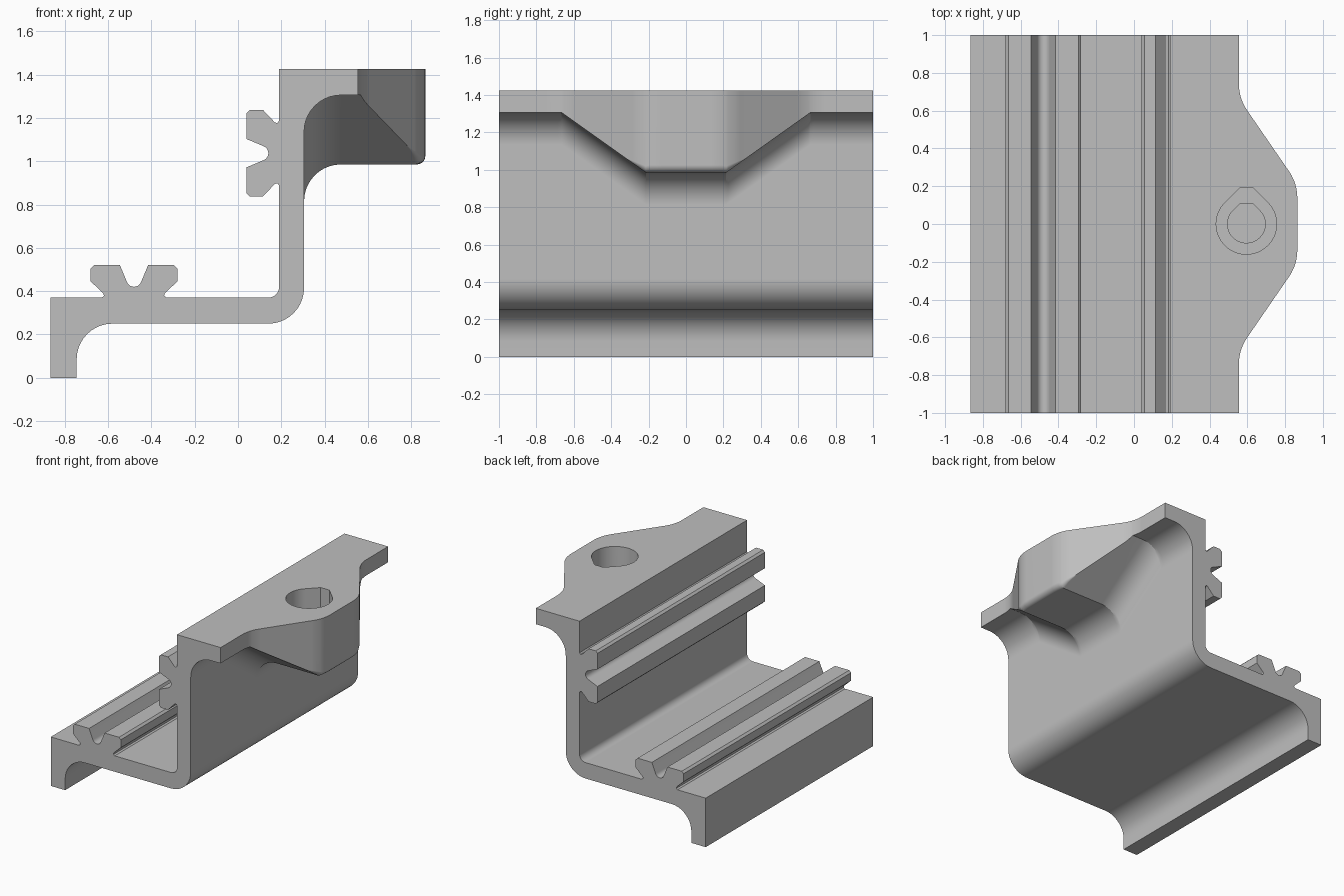
import bpy, bmesh
from math import sin, cos, pi, sqrt, radians

default = bpy.data.objects.get("Cube")
if default:
    bpy.data.objects.remove(default, do_unlink=True)

grey = bpy.data.materials.new("light grey")
grey.use_nodes = True
colour = (0.52, 0.52, 0.52, 1)
grey.diffuse_color = colour
grey.node_tree.nodes["Principled BSDF"].inputs["Base Color"].default_value = colour

WALL, TOP = 0.305, 1.425          # outer wall face, top of flange
EDGE, NOSE = 0.555, 0.865         # flange edge, tip of the boss
RAMP_OUT, RAMP_IN = 0.665, 0.215  # where the boss slope starts and ends
BLEND, TANGENT = 0.255, 0.079     # plan rounding of the boss


def arc(cx, cz, r, start, end, steps=10):
    return [(cx + r * cos(radians(start + (end - start) * i / steps)),
             cz + r * sin(radians(start + (end - start) * i / steps)))
            for i in range(steps + 1)]


def rail():
    """Notched dovetail rail as (along, height), from + to - along."""
    half = [(0.15, 0), (0.139, 0.008), (0.142, 0.02), (0.2, 0.075),
            (0.2, 0.135), (0.185, 0.15), (0.065, 0.15)]
    notch = arc(0, 0.085, 0.035, -20, -160, 10)
    return half + notch + [(-u, h) for u, h in reversed(half)]


def plan_edge(y):
    """Outer x of the flange at a given y."""
    a = abs(y)
    if a >= RAMP_OUT + TANGENT:
        return EDGE
    if a > 0.6:
        return EDGE + BLEND - sqrt(BLEND ** 2 - (RAMP_OUT + TANGENT - a) ** 2)
    if a > 0.28:
        return 0.82 - (a - 0.28) * 0.6875
    d = max(0, a - (RAMP_IN - TANGENT))
    return NOSE - BLEND + sqrt(BLEND ** 2 - d * d)


def section(y):
    """Closed cross-section of the bracket at a given y."""
    a = abs(y)
    t = min(1, max(0, (RAMP_OUT - a) / (RAMP_OUT - RAMP_IN)))
    under = 1.305 - 0.32 * t
    x = plan_edge(y)
    r = 0.002 + 0.038 * min(1, max(0, (0.32 - a) / 0.12))
    pts = [(-0.865, 0), (-0.745, 0)]
    pts += arc(-0.58, 0.085, 0.165, 180, 90)
    pts += arc(0.14, 0.415, 0.165, -90, 0)
    pts += arc(WALL + 0.17, under - 0.17, 0.17, 180, 90)
    pts += arc(x - r, under + r, r, -90, 0, 5)
    pts += [(x, TOP), (0.19, TOP)]
    pts += [(0.19 - h, 1.037 + u) for u, h in rail()]
    pts += arc(0.14, 0.42, 0.05, 0, -90, 8)
    pts += [(-0.48 + u, 0.37 + h) for u, h in rail()]
    pts.append((-0.865, 0.37))
    return pts


def make_object(name, loops):
    """Skin a series of matching 3D loops and cap both ends."""
    bm = bmesh.new()
    rings = [[bm.verts.new(p) for p in loop] for loop in loops]
    n = len(rings[0])
    for a, b in zip(rings, rings[1:]):
        for i in range(n):
            j = (i + 1) % n
            bm.faces.new((a[i], a[j], b[j], b[i]))
    bm.faces.new(rings[0])
    bm.faces.new(rings[-1])
    bmesh.ops.recalc_face_normals(bm, faces=bm.faces)
    mesh = bpy.data.meshes.new(name)
    bm.to_mesh(mesh)
    bm.free()
    mesh.materials.append(grey)
    obj = bpy.data.objects.new(name, mesh)
    bpy.context.collection.objects.link(obj)
    return obj


# Bracket body, skinned through stations packed around the boss
half = [0, RAMP_IN - TANGENT, RAMP_IN, RAMP_OUT, 0.6, 0.28, 1.0]
half += [0.135 + 0.0305 * i for i in range(1, 21)]
half = sorted(set(half))
stations = [-y for y in reversed(half[1:])] + half
bracket = make_object("stepped_bracket",
                      [[(x, y, z) for x, z in section(y)] for y in stations])


# Stepped blind hole with a flat-topped teardrop outline
def teardrop(r, flat, z):
    w = r * sqrt(2) - flat
    pts = arc(0, 0, r, 135, 405, 48) + [(w, flat), (-w, flat)]
    return [(0.595 + x, y, z) for x, y in pts]


bpy.context.view_layer.objects.active = bracket
cutters = [make_object("bolt_recess_cutter",
                       [teardrop(0.16, 0.19, 1.18), teardrop(0.16, 0.19, 1.5)]),
           make_object("bolt_hole_cutter",
                       [teardrop(0.10, 0.105, 1.06), teardrop(0.10, 0.105, 1.3)])]
for cutter in cutters:
    cutter.hide_render = True
    cut = bracket.modifiers.new("hole", "BOOLEAN")
    cut.operation = "DIFFERENCE"
    cut.solver = "EXACT"
    cut.object = cutter
    bpy.ops.object.modifier_apply(modifier=cut.name)
    bpy.data.objects.remove(cutter, do_unlink=True)

# Smooth the fillets, keep corners crisp and flats flat
bpy.ops.object.select_all(action="DESELECT")
bracket.select_set(True)
bpy.ops.object.shade_smooth_by_angle(angle=radians(28))
weighted = bracket.modifiers.new("flat_faces", "WEIGHTED_NORMAL")
weighted.keep_sharp = True
